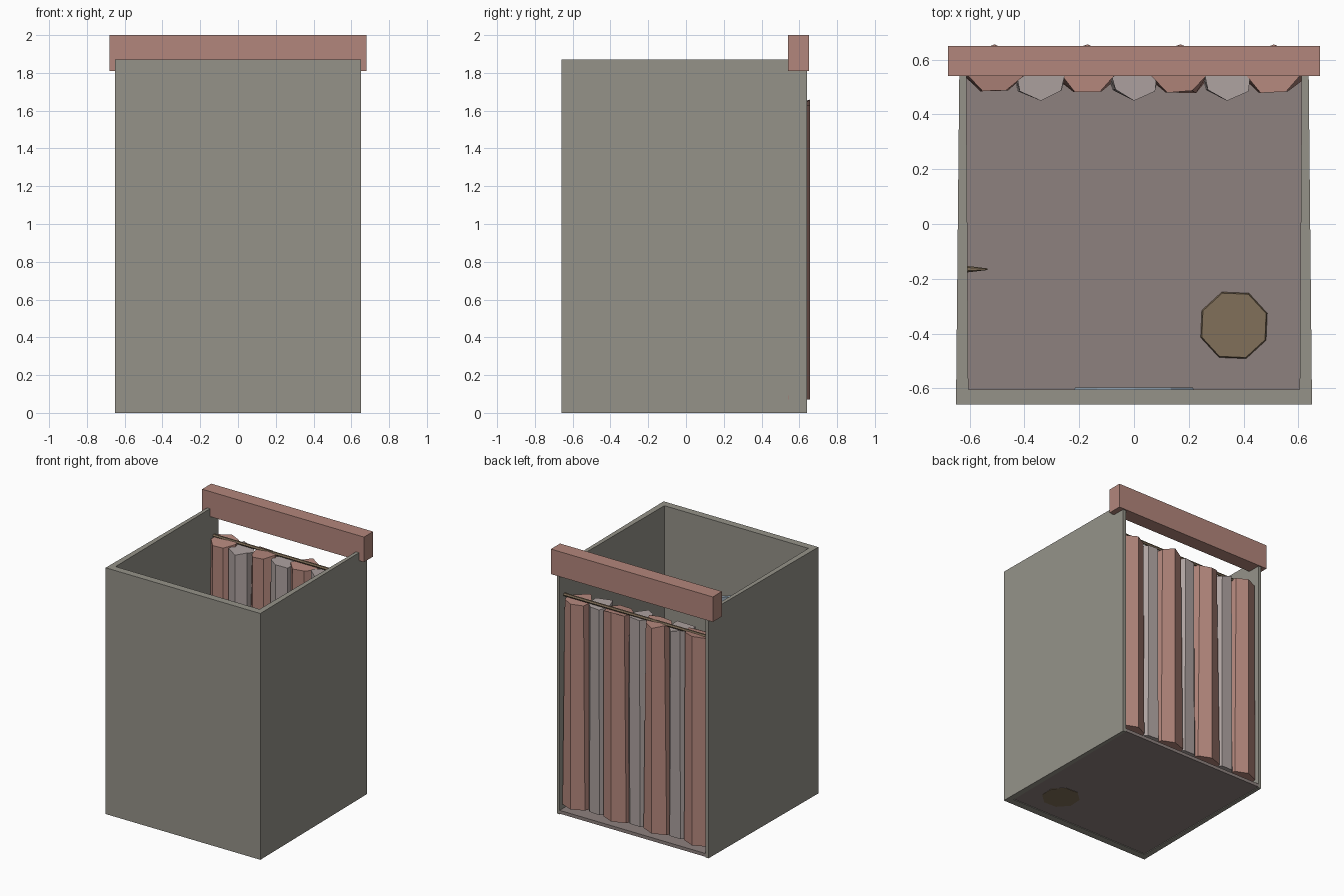
import bpy, bmesh, math, random
from mathutils import Matrix

if "Cube" in bpy.data.objects:
    bpy.data.objects.remove(bpy.data.objects["Cube"])
random.seed(4)


def mat(name, rgb):
    m = bpy.data.materials.new(name)
    m.diffuse_color = (*rgb, 1)
    m.use_nodes = True
    m.node_tree.nodes["Principled BSDF"].inputs["Base Color"].default_value = m.diffuse_color
    return m


WALL = mat("wall_grey", (0.30, 0.29, 0.25))
PINK = mat("pink", (0.45, 0.24, 0.20))
PALE = mat("pale_fabric", (0.42, 0.36, 0.35))
FLOOR = mat("floor_mauve", (0.27, 0.22, 0.21))
BRASS = mat("brass", (0.22, 0.16, 0.10))
GLASS = mat("mirror_blue", (0.30, 0.38, 0.45))


def finish(name, bm, material):
    bmesh.ops.recalc_face_normals(bm, faces=bm.faces)
    me = bpy.data.meshes.new(name)
    bm.to_mesh(me)
    bm.free()
    me.materials.append(material)
    ob = bpy.data.objects.new(name, me)
    bpy.context.collection.objects.link(ob)
    return ob


def loft(name, rings, material):
    """Closed solid through rings of equal point count."""
    bm = bmesh.new()
    vs = [[bm.verts.new(p) for p in r] for r in rings]
    n = len(rings[0])
    for a, b in zip(vs, vs[1:]):
        for i in range(n):
            j = (i + 1) % n
            bm.faces.new((a[i], a[j], b[j], b[i]))
    bm.faces.new(vs[0][::-1])
    bm.faces.new(vs[-1])
    return finish(name, bm, material)


def box(name, lo, hi, material):
    rings = [[(lo[0], lo[1], z), (hi[0], lo[1], z), (hi[0], hi[1], z), (lo[0], hi[1], z)]
             for z in (lo[2], hi[2])]
    return loft(name, rings, material)


def cone(name, r1, r2, depth, sides, matrix, material):
    bm = bmesh.new()
    bmesh.ops.create_cone(bm, cap_ends=True, segments=sides, radius1=r1, radius2=r2,
                          depth=depth, matrix=matrix)
    return finish(name, bm, material)


# three-sided cubicle wall: U plan, side walls thinning to the back
half = [(0.65, -0.66), (0.637, 0.64), (0.613, 0.64), (0.605, -0.605)]
plan = half + [(-x, y) for x, y in reversed(half)]
loft("cubicle_walls", [[(x, y, z) for x, y in plan] for z in (0, 1.87)], WALL)

# floor tray and drain
box("floor", (-0.615, -0.615, 0.005), (0.615, 0.64, 0.03), FLOOR)
cone("drain", 0.137, 0.125, 0.045, 8,
     Matrix.Translation((0.365, -0.37, 0.0245)) @ Matrix.Rotation(0.35, 4, 'Z'), BRASS)

# header beam over the open back
box("header_beam", (-0.68, 0.54, 1.81), (0.68, 0.65, 2.0), PINK)

# curtain rod
cone("curtain_rod", 0.012, 0.012, 1.25, 6,
     Matrix.Translation((0, 0.585, 1.65)) @ Matrix.Rotation(math.pi / 2, 4, 'Y'), BRASS)

# curtain folds: alternating irregular columns
for k in range(7):
    pink = k % 2 == 0
    cx = -0.51 + 0.17 * k
    cy, ry = (0.562, 0.094) if pink else (0.54, 0.09)
    turn = math.pi / 2 if pink else -math.pi / 2
    rings = []
    for z, rx in ((0.07, 0.132 if pink else 0.11), (1.64, 0.112 if pink else 0.1)):
        ring = []
        for i in range(7):
            a = turn + math.tau * i / 7
            j = random.uniform(0.86, 1.0) if i else 1.0
            ring.append((cx + rx * j * math.cos(a), cy + ry * j * math.sin(a),
                         z + (random.uniform(-0.02, 0.02) if z > 1 else 0)))
        rings.append(ring)
    loft(f"curtain_fold_{k + 1}", rings, PINK if pink else PALE)

# mirror on the inside of the front wall
cone("wall_mirror", 0.235, 0.225, 0.012, 10,
     Matrix.Translation((0, -0.603, 1.12)) @ Matrix.Rotation(-math.pi / 2, 4, 'X'), GLASS)

# small peg on the left wall
cone("wall_peg", 0.012, 0.003, 0.075, 6,
     Matrix.Translation((-0.573, -0.165, 1.2)) @ Matrix.Rotation(math.pi / 2, 4, 'Y'), BRASS)
